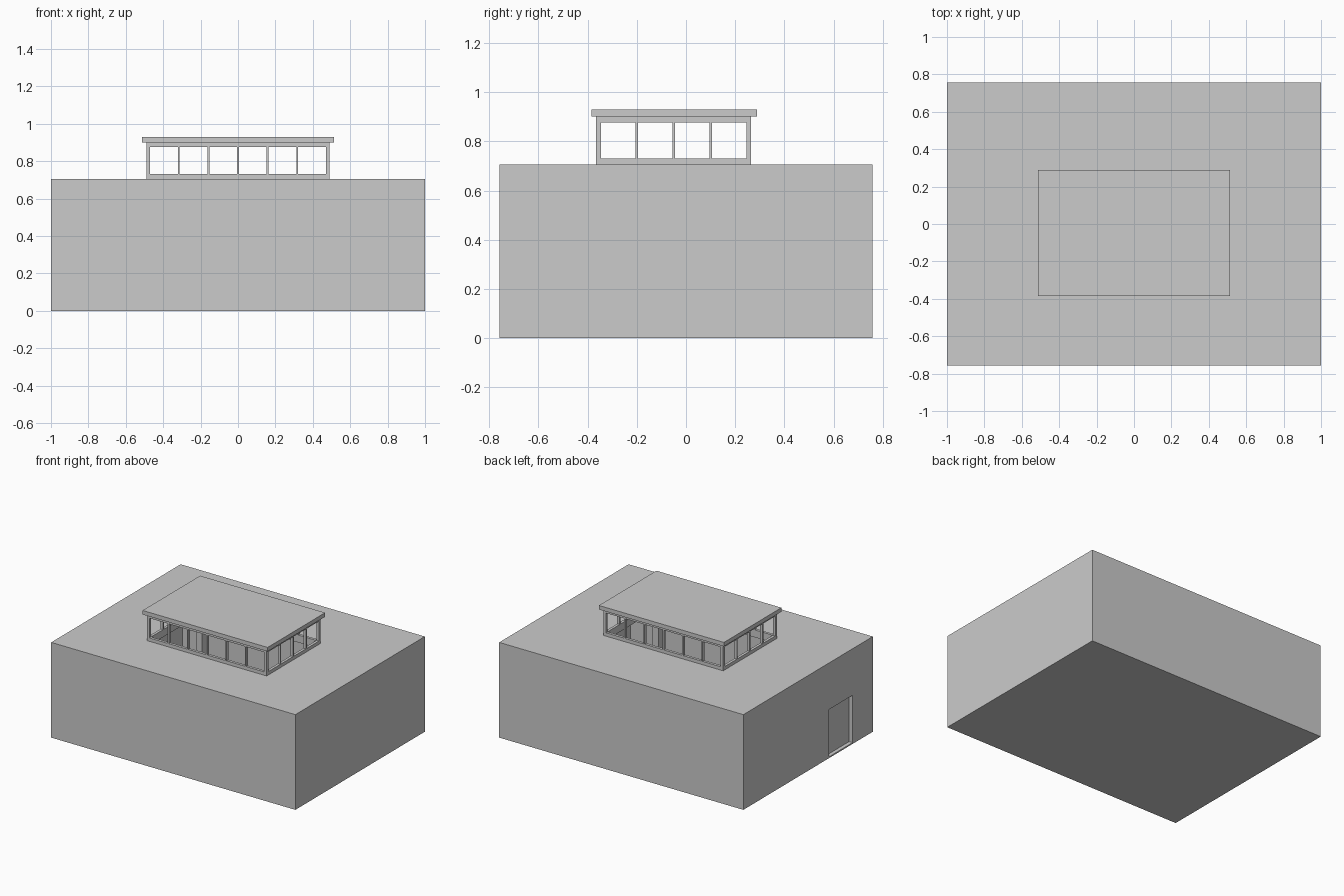
import bpy
import bmesh

cube = bpy.data.objects.get("Cube")
if cube:
    bpy.data.objects.remove(cube, do_unlink=True)

# One plain grey for the whole building
grey = bpy.data.materials.new("plain_grey")
grey.use_nodes = True
colour = (0.6, 0.6, 0.6, 1.0)
grey.diffuse_color = colour
grey.node_tree.nodes["Principled BSDF"].inputs["Base Color"].default_value = colour


def box(name, x, y, z):
    """Box from (min, max) ranges along each axis."""
    bm = bmesh.new()
    bmesh.ops.create_cube(bm, size=1)
    for v in bm.verts:
        v.co = [r[0] if c < 0 else r[1] for c, r in zip(v.co, (x, y, z))]
    mesh = bpy.data.meshes.new(name)
    bm.to_mesh(mesh)
    bm.free()
    mesh.materials.append(grey)
    obj = bpy.data.objects.new(name, mesh)
    bpy.context.collection.objects.link(obj)
    return obj


def cut(target, x, y, z):
    """Subtract a box from the target and discard the cutter."""
    cutter = box("cutter", x, y, z)
    cutter.hide_render = True
    mod = target.modifiers.new("cut", "BOOLEAN")
    mod.operation = "DIFFERENCE"
    mod.solver = "EXACT"
    mod.object = cutter
    bpy.context.view_layer.objects.active = target
    bpy.ops.object.modifier_apply(modifier=mod.name)
    bpy.data.objects.remove(cutter, do_unlink=True)


def bays(start, end, count, bar):
    """Opening ranges between evenly spaced mullions."""
    width = (end - start - bar * (count - 1)) / count
    for i in range(count):
        a = start + i * (width + bar)
        yield a, a + width


deck = 0.705
well_x, well_y = (-0.47, 0.47), (-0.345, 0.245)

# Hollow hall with an open light well and a recessed side door
hall = box("hall", (-1, 1), (-0.757, 0.757), (0, deck))
cut(hall, (-0.955, 0.955), (-0.715, 0.715), (0.01, deck - 0.03))
cut(hall, well_x, well_y, (0.5, 0.8))
cut(hall, (-1.1, -0.972), (-0.52, -0.245), (0.01, 0.36))

# Glassless roof lantern with window bays on all four sides
lantern = box("roof_lantern", (-0.49, 0.49), (-0.365, 0.265), (deck, 0.905))
cut(lantern, well_x, well_y, (0.6, 1))
for bay in bays(-0.47, 0.47, 6, 0.01):
    cut(lantern, bay, (-0.6, 0.6), (0.73, 0.876))
for bay in bays(-0.345, 0.245, 4, 0.01):
    cut(lantern, (-0.8, 0.8), bay, (0.73, 0.876))

# Overhanging lantern roof
box("lantern_roof", (-0.512, 0.512), (-0.385, 0.288), (0.9, 0.93))

# Columns under the lantern corners
for x in (-0.47, 0.47):
    for y in (-0.34, 0.24):
        box("column", (x - 0.025, x + 0.025), (y - 0.025, y + 0.025), (0.01, deck - 0.03))
